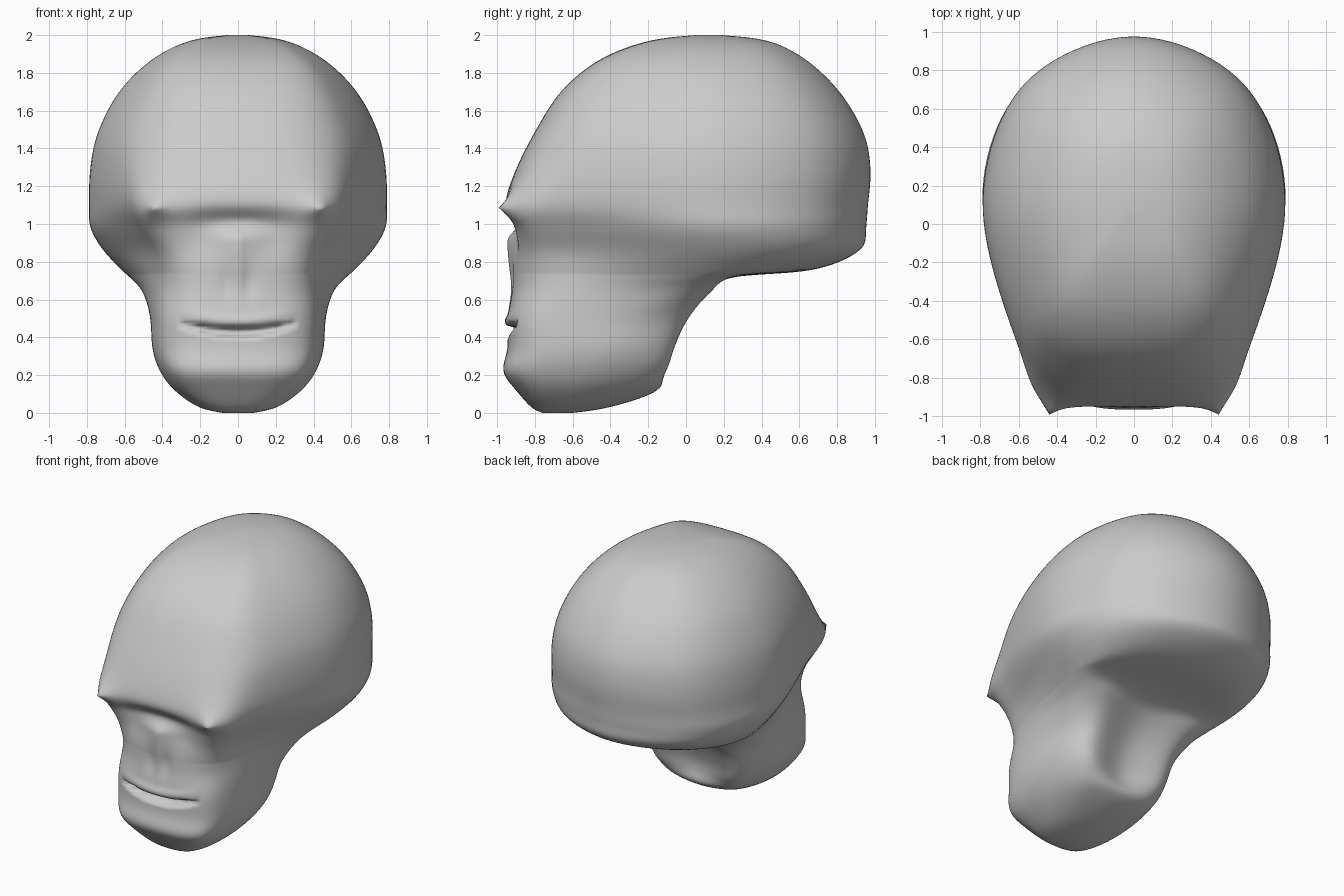
import bpy, bmesh, math
from mathutils import Vector

if "Cube" in bpy.data.objects:
    bpy.data.objects.remove(bpy.data.objects["Cube"])

# Horizontal slices: z, front y, back y, front half width, cheek half width,
# widest half width, y of the widest point
LEVELS = [
    (0.00, -0.76, -0.60, 0.04, 0.07, 0.08, -0.68),
    (0.03, -0.82, -0.40, 0.11, 0.18, 0.21, -0.63),
    (0.12, -0.90, -0.13, 0.21, 0.31, 0.335, -0.50),
    (0.22, -0.97, -0.085, 0.27, 0.38, 0.41, -0.42),
    (0.34, -0.945, -0.055, 0.29, 0.42, 0.45, -0.35),
    (0.50, -0.945, 0.02, 0.30, 0.43, 0.46, -0.25),
    (0.64, -0.925, 0.14, 0.30, 0.44, 0.505, -0.05),
    (0.72, -0.92, 0.27, 0.315, 0.45, 0.58, 0.08),
    (0.755, -0.92, 0.68, 0.325, 0.46, 0.62, 0.14),
    (0.86, -0.92, 0.93, 0.36, 0.49, 0.72, 0.16),
    (0.98, -0.93, 0.96, 0.42, 0.56, 0.79, 0.14),
    (1.10, -0.96, 0.97, 0.45, 0.61, 0.795, 0.12),
    (1.28, -0.905, 0.985, 0.42, 0.625, 0.79, 0.12),
    (1.48, -0.805, 0.95, 0.38, 0.605, 0.75, 0.12),
    (1.70, -0.665, 0.82, 0.33, 0.515, 0.635, 0.12),
    (1.87, -0.46, 0.64, 0.27, 0.39, 0.46, 0.12),
    (1.97, -0.20, 0.44, 0.16, 0.225, 0.26, 0.12),
    (2.00, 0.05, 0.19, 0.035, 0.05, 0.06, 0.12),
]


def spline(a, b, c, d, t):
    return [0.5 * (2*q + (r-p)*t + (2*p-5*q+4*r-s)*t*t + (3*q-p-3*r+s)*t**3)
            for p, q, r, s in zip(a, b, c, d)]


def smooth_path(points, steps, closed):
    n, out = len(points), []
    pick = (lambda i: points[i % n]) if closed else (lambda i: points[max(0, min(n-1, i))])
    for i in range(n if closed else n-1):
        for k in range(steps):
            out.append(spline(pick(i-1), pick(i), pick(i+1), pick(i+2), k/steps))
    if not closed:
        out.append(list(points[-1]))
    return out


def step(a, b, v):
    t = max(0.0, min(1.0, (v-a)/(b-a)))
    return t*t*(3-2*t)


def outline(z, yf, yb, w1, w2, w3, y3):
    # The jaw is hollowed at the rear, the cranium is rounded
    jaw = step(0.05, 0.3, z) * (1-step(0.66, 0.76, z))
    half = [(w1, yf+0.06*(y3-yf)), (w2, yf+0.33*(y3-yf)), (w3, y3),
            (0.73*w3, y3+(0.71+0.25*jaw)*(yb-y3))]
    pts = [(0, yf)] + half + [(0, yb-0.07*jaw)] + [(-x, y) for x, y in reversed(half)]
    return smooth_path(pts, 12, True)


def bump(x, z, cx, cz, sx, sz):
    return math.exp(-((x-cx)/sx)**2 - ((z-cz)/sz)**2)


def face_offset(x, z):
    a = abs(x)
    # Pointed brow corners
    d = -0.105 * math.exp(-math.hypot((a-0.44)/0.085, (z-1.085)/0.075))
    # Recess beneath the brow and eye hollows
    d += 0.05 * bump(a, z, 0, 1.02, 0.25, 0.06)
    d += 0.025 * bump(a, z, 0.19, 0.93, 0.10, 0.10)
    # Narrow nose with hollows beside it
    d -= 0.025 * math.exp(-a/0.05) * step(0.60, 0.88, z) * (1-step(0.91, 0.98, z))
    d += 0.018 * bump(a, z, 0.06, 0.69, 0.03, 0.09)
    # Curved mouth slit and lips
    if a < 0.31:
        fade = 1-(a/0.31)**2
        line = 0.428+0.045*(a/0.3)**2
        d += 0.075 * fade**0.5 * math.exp(-((z-line)/(0.010+0.014*fade))**4)
        d -= 0.016 * fade * bump(0, z, 0, line+0.06, 1, 0.025)
    return d


# Head: loft the slices
bm = bmesh.new()
rings = []
for lv in smooth_path(LEVELS, 9, False):
    z = max(0.0, min(2.0, lv[0]))
    rings.append([bm.verts.new(Vector((x, y, z))) for x, y in outline(z, *lv[1:])])
for lo, hi in zip(rings, rings[1:]):
    for i in range(len(lo)):
        j = (i+1) % len(lo)
        bm.faces.new((lo[i], lo[j], hi[j], hi[i]))
bm.faces.new(list(reversed(rings[0])))
bm.faces.new(rings[-1])
bmesh.ops.recalc_face_normals(bm, faces=bm.faces)
# Soften the loft before adding the crisp face details
soft = [v for v in bm.verts if 0.005 < v.co.z < 1.998]
for _ in range(14):
    bmesh.ops.smooth_vert(bm, verts=soft, factor=0.5,
                          use_axis_x=True, use_axis_y=True, use_axis_z=True)
for v in bm.verts:
    if v.co.z > 0.3:
        v.co.y += (1-step(-0.82, -0.62, v.co.y)) * face_offset(v.co.x, v.co.z)
mesh = bpy.data.meshes.new("head")
bm.to_mesh(mesh)
bm.free()
for p in mesh.polygons:
    p.use_smooth = True
head = bpy.data.objects.new("head", mesh)
bpy.context.collection.objects.link(head)
